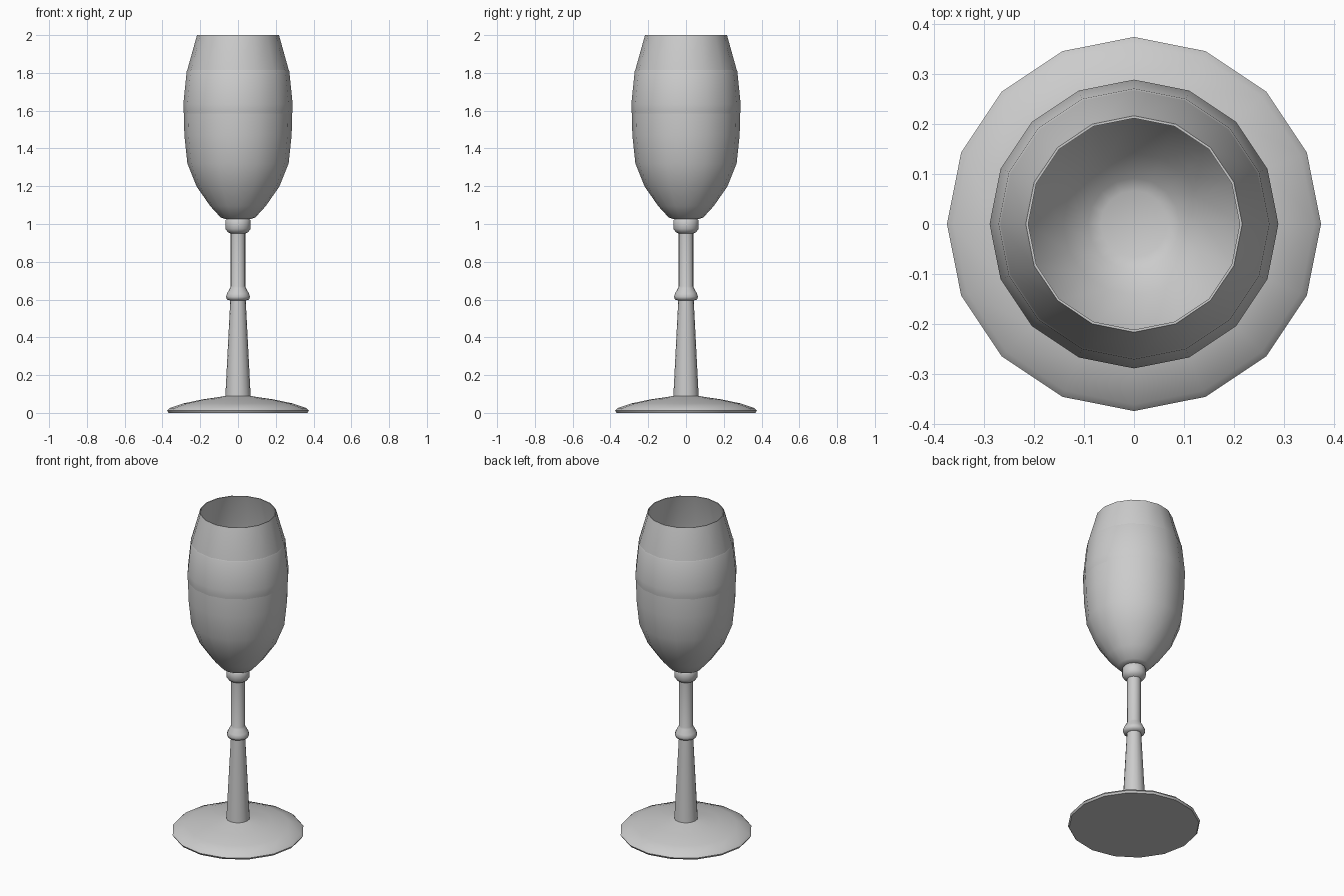
import bpy, math

if "Cube" in bpy.data.objects:
    bpy.data.objects.remove(bpy.data.objects["Cube"])

SIDES = 16


def lathe(name, profile, angle=60):
    """Revolve (radius, height) points about z; zero-radius ends become poles."""
    verts, faces, rings = [], [], []
    for r, z in profile:
        n = SIDES if r > 0 else 1
        rings.append(list(range(len(verts), len(verts) + n)))
        for i in range(n):
            a = 2 * math.pi * i / SIDES
            verts.append((r * math.cos(a), r * math.sin(a), z))
    for lo, hi in zip(rings, rings[1:]):
        for i in range(SIDES):
            j = (i + 1) % SIDES
            if len(lo) == 1:
                faces.append((lo[0], hi[j], hi[i]))
            elif len(hi) == 1:
                faces.append((lo[i], lo[j], hi[0]))
            else:
                faces.append((lo[i], lo[j], hi[j], hi[i]))
    mesh = bpy.data.meshes.new(name)
    mesh.from_pydata(verts, [], faces)
    obj = bpy.data.objects.new(name, mesh)
    bpy.context.collection.objects.link(obj)
    bpy.ops.object.select_all(action='DESELECT')
    obj.select_set(True)
    bpy.context.view_layer.objects.active = obj
    bpy.ops.object.shade_smooth_by_angle(angle=math.radians(angle))
    return obj


# Foot, tapered stem, knob and collar turned as one piece
lathe("foot_and_stem", [
    (0, 0), (0.368, 0), (0.375, 0.012), (0.362, 0.026), (0.29, 0.05),
    (0.19, 0.071), (0.10, 0.084), (0.067, 0.09),
    (0.041, 0.595), (0.058, 0.60), (0.064, 0.615), (0.058, 0.632),
    (0.043, 0.66), (0.039, 0.67), (0.039, 0.95),
    (0.054, 0.957), (0.067, 0.975), (0.067, 1.018), (0.058, 1.03), (0, 1.03)])

# Thin-walled bowl: outside up to the rim, then back down the inside
outer = [(0.067, 1.026), (0.092, 1.035), (0.147, 1.095), (0.22, 1.2),
         (0.268, 1.32), (0.284, 1.47), (0.288, 1.635), (0.270, 1.81),
         (0.217, 2.0)]
inner = [(r - 0.005, z) for r, z in reversed(outer[2:])]
lathe("bowl", [(0, 1.026)] + outer + inner + [(0.092, 1.045), (0.067, 1.034), (0, 1.034)])

# Raised band around the bowl
lathe("bowl_band", [
    (0.283, 1.56), (0.289, 1.6), (0.2895, 1.635), (0.2715, 1.81), (0.266, 1.82)])
